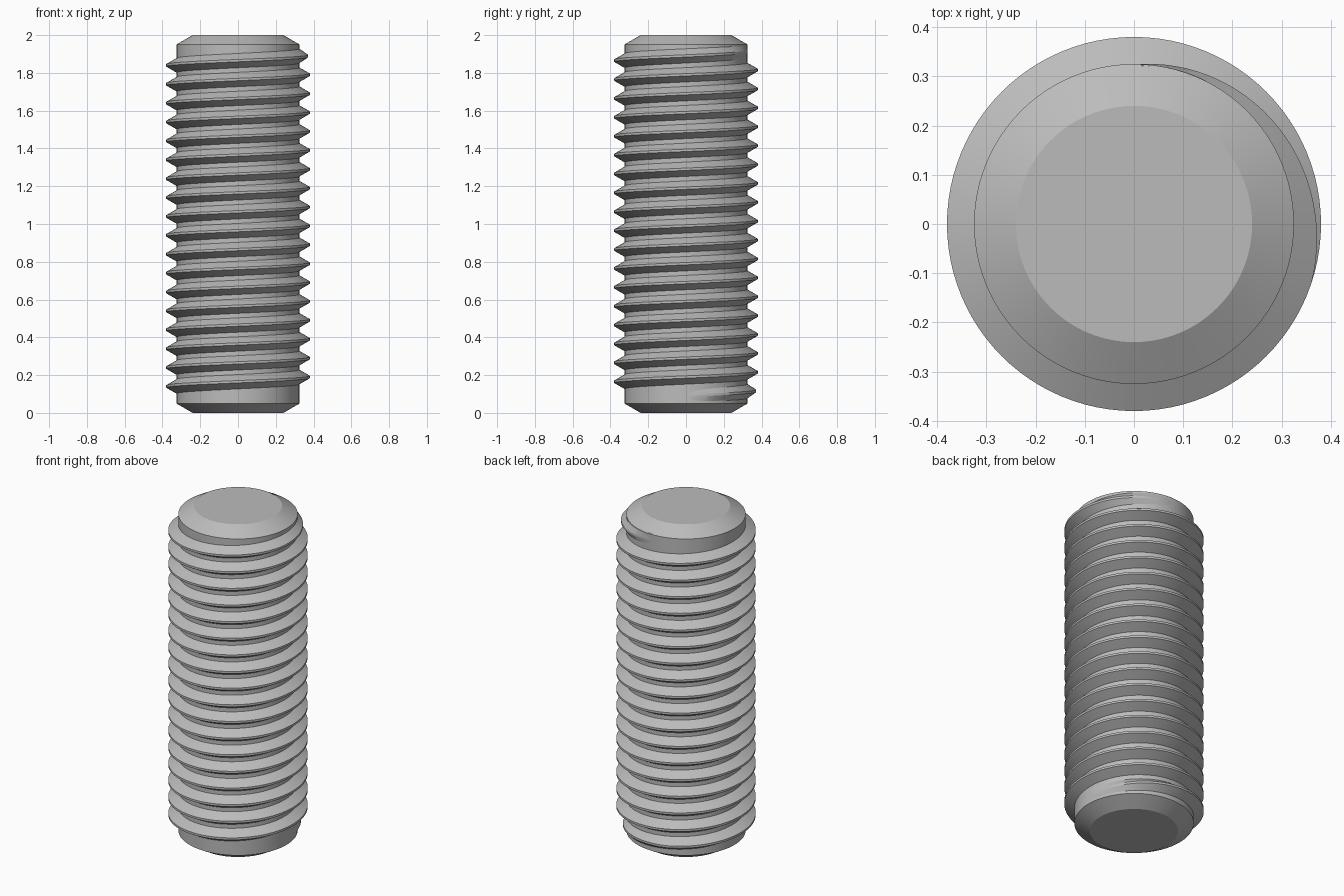
import bpy, bmesh, math

if "Cube" in bpy.data.objects:
    bpy.data.objects.remove(bpy.data.objects["Cube"], do_unlink=True)

SEG = 96                       # segments per turn
ROOT, CREST, END = 0.325, 0.38, 0.24
PITCH, TURNS, Z0 = 0.1, 18.25, 0.09
FADE = 0.3                     # turns over which the thread runs out
CHAMFER = 0.049

steel = bpy.data.materials.new("steel_grey")
steel.use_nodes = True
grey = (0.5, 0.5, 0.5, 1)
steel.diffuse_color = grey
steel.node_tree.nodes["Principled BSDF"].inputs["Base Color"].default_value = grey


def finish(bm, name):
    bmesh.ops.recalc_face_normals(bm, faces=bm.faces)
    mesh = bpy.data.meshes.new(name)
    bm.to_mesh(mesh)
    bm.free()
    mesh.materials.append(steel)
    obj = bpy.data.objects.new(name, mesh)
    bpy.context.collection.objects.link(obj)
    bpy.ops.object.select_all(action="DESELECT")
    obj.select_set(True)
    bpy.context.view_layer.objects.active = obj
    bpy.ops.object.shade_smooth_by_angle(angle=math.radians(20))


def ring(bm, points):
    return [bm.verts.new(p) for p in points]


def bridge(bm, a, b):
    n = len(a)
    for i in range(n):
        j = (i + 1) % n
        bm.faces.new((a[i], a[j], b[j], b[i]))


def polar(r, angle, z):
    return (r * math.cos(angle), r * math.sin(angle), z)


# Plain core with a chamfer at both ends
bm = bmesh.new()
profile = [(END, 0), (ROOT, CHAMFER), (ROOT, 2 - CHAMFER), (END, 2)]
rings = [ring(bm, [polar(r, math.tau * i / SEG, z) for i in range(SEG)])
         for r, z in profile]
for a, b in zip(rings, rings[1:]):
    bridge(bm, a, b)
bm.faces.new(rings[0])
bm.faces.new(rings[-1])
finish(bm, "core")

# Helical ridge with 60 degree flanks, fading into the core at both ends
bm = bmesh.new()
flat = PITCH / 16
sunk = ROOT - 0.003
base = flat + (CREST - sunk) * math.tan(math.radians(30))
steps = round(TURNS * SEG)
sections = []
for i in range(steps + 1):
    turn = i / SEG
    grow = min(1, turn / FADE, (TURNS - turn) / FADE)
    top = ROOT - 0.001 + (CREST - ROOT + 0.001) * grow
    z = Z0 + PITCH * turn
    section = [(sunk, -base), (top, -flat), (top, flat), (sunk, base)]
    sections.append(ring(bm, [polar(r, math.tau * turn, z + dz) for r, dz in section]))
for a, b in zip(sections, sections[1:]):
    bridge(bm, a, b)
bm.faces.new(sections[0])
bm.faces.new(sections[-1])
finish(bm, "thread")
